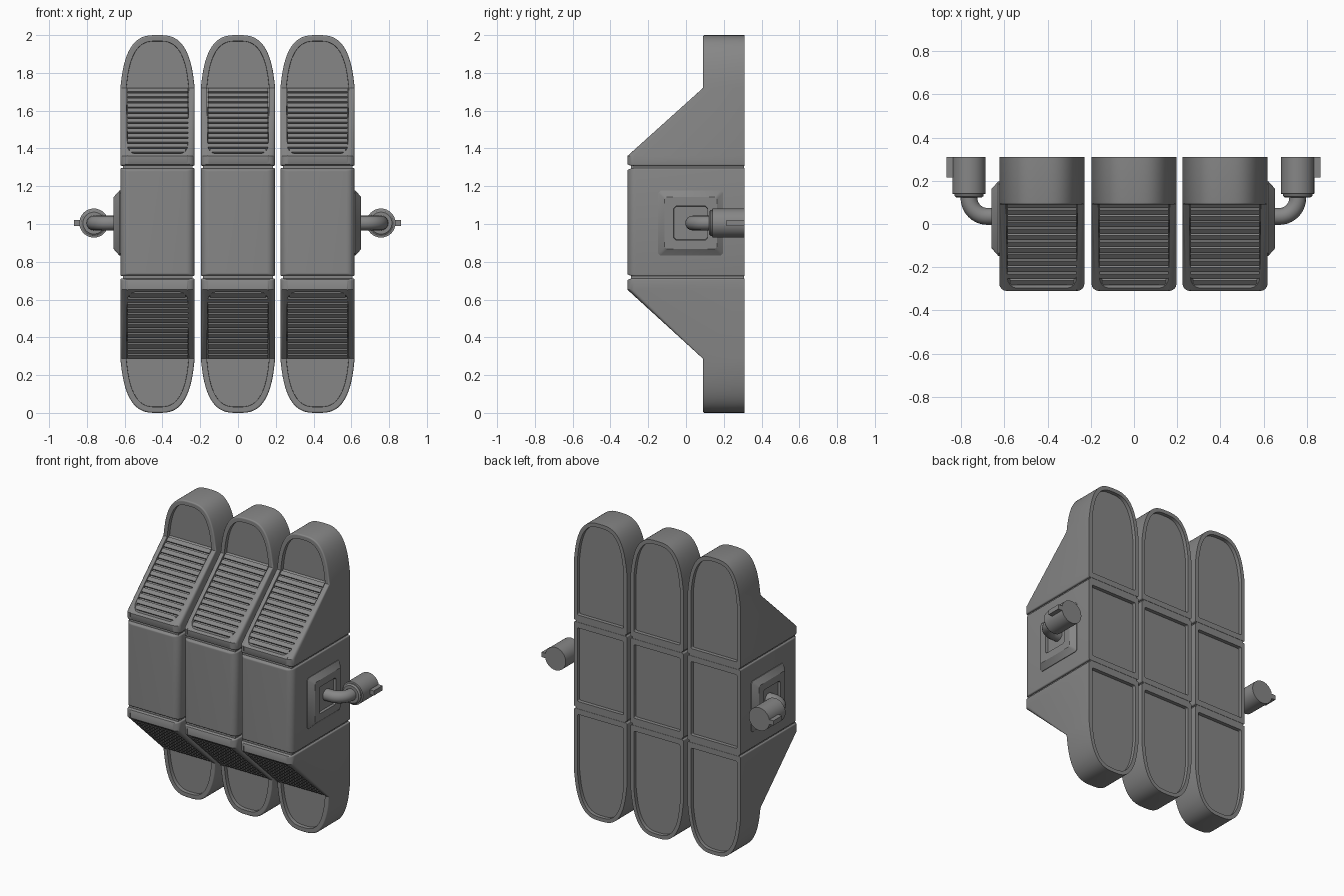
import bpy, bmesh
from math import sin, cos, pi, radians, atan2
from mathutils import Matrix

if "Cube" in bpy.data.objects:
    bpy.data.objects.remove(bpy.data.objects["Cube"])

HW, YF, YB, YT = 0.197, -0.31, 0.31, 0.09   # half width, front, back, tip front
MID_X = -0.003
GREY = bpy.data.materials.new("dark_grey")
GREY.diffuse_color = (0.24, 0.24, 0.24, 1)
GREY.use_nodes = True
GREY.node_tree.nodes["Principled BSDF"].inputs["Base Color"].default_value = GREY.diffuse_color


def finish(bm, name):
    bmesh.ops.recalc_face_normals(bm, faces=bm.faces)
    me = bpy.data.meshes.new(name)
    bm.to_mesh(me)
    bm.free()
    me.materials.append(GREY)
    ob = bpy.data.objects.new(name, me)
    bpy.context.collection.objects.link(ob)
    return ob


def box(bm, center, size, rot=Matrix()):
    m = Matrix.Translation(center) @ rot @ Matrix.Diagonal((*size, 1))
    bmesh.ops.create_cube(bm, size=1, matrix=m)


def loft(bm, halves, cx, flip=False):
    """Skin right-half loops mirrored across x; close both ends with strips."""
    rings = []
    for half in halves:
        pts = half + [(-x, y, z) for x, y, z in reversed(half)]
        rings.append([bm.verts.new((cx + x, y, 2 - z if flip else z)) for x, y, z in pts])
    n = len(rings[0])
    for a, b in zip(rings, rings[1:]):
        for i in range(n):
            j = (i + 1) % n
            bm.faces.new((a[i], a[j], b[j], b[i]))
    for r in (rings[0], rings[-1]):
        for i in range(n // 2 - 1):
            bm.faces.new((r[i], r[i + 1], r[n - 2 - i], r[n - 1 - i]))


def end_section(name, cx, zg, zc, zk, flip):
    """Tapered end: zg groove, zc start of slope, zk end of slope."""
    def yf(z):
        return YF + (YT - YF) * min(1, max(0, (z - zc) / (zk - zc)))

    def half(zb, rc, d, t=1.0, e=0.0, y=None):
        w, wt, top = HW - d, HW - d * t, 2 - d * t
        pts = [(w - rc + rc * sin(a), zb + rc - rc * cos(a), 1)
               for a in [i * pi / 8 for i in range(5)]]
        pts.append((w, max(zc, zb + rc + 0.003), 1))
        for i in range(17):     # tapering tip with a broad rounded end
            a = radians(87) * i / 16
            v = sin(a) ** 0.667
            pts.append((wt * cos(a) ** 0.667 * (1 - 0.16 * v), zk + (top - zk) * v, t))
        return [(x, yf(z) + e * f if y is None else y, z) for x, z, f in pts]

    zb, r = zg + 0.006, 0.035
    loops = [half(zg + 0.043, 0.01, 0.025, y=YB - 0.025),
             half(zg + 0.043, 0.01, 0.025, y=YB),
             half(zb, 0.008, 0, y=YB)]
    for i in range(5):
        a = i * pi / 8
        d = r * (1 - cos(a))
        loops.append(half(zb + 0.3 * d, 0.008, d, 0.25, r * (1 - sin(a))))
    loops += [half(zc - 0.001, 0.008, r + 0.0005, 0.25),
              half(zc + 0.012, 0.045, 0.037, 0.85),
              half(zc + 0.012, 0.045, 0.038, 0.85, e=0.03)]
    bm = bmesh.new()
    loft(bm, loops, cx, flip)
    finish(bm, name)

    # louvre slats on the slope
    bm = bmesh.new()
    tilt = -atan2(YT - YF, zk - zc)
    count = 13
    for i in range(count):
        z = zc + 0.012 + (i + 0.5) / count * (zk - zc - 0.014)
        inset = 0.012 if i == 0 else 0
        box(bm, (cx, yf(z) + 0.016, z), (2 * (HW - 0.037 - inset), 0.014, 0.028),
            Matrix.Rotation(tilt, 4, 'X'))
    if flip:
        for v in bm.verts:
            v.co.z = 2 - v.co.z
    finish(bm, name + "_slats")


def mid_section(name, cx, z0, z1):
    def half(d, y, dz, rc=0.008):
        w, lo, hi = HW - d, z0 + dz, z1 - dz
        arc = [i * pi / 8 for i in range(5)]
        pts = [(w - rc + rc * sin(a), lo + rc - rc * cos(a)) for a in arc]
        pts += [(w - rc + rc * cos(a), hi - rc + rc * sin(a)) for a in arc]
        return [(x, y, z) for x, z in pts]
    r = 0.045
    loops = [half(0.025, YB - 0.025, 0.038), half(0.025, YB, 0.038), half(0, YB, 0)]
    for i in range(7):
        a = i * pi / 12
        d = r * (1 - cos(a))
        loops.append(half(d, YF + r * (1 - sin(a)), 0.3 * d))
    bm = bmesh.new()
    loft(bm, loops, cx)
    finish(bm, name)


# three pods
for tag, cx in (("left", -0.426), ("centre", 0.0), ("right", 0.421)):
    end_section(f"upper_end_{tag}", cx, 1.302, 1.36, 1.72, False)
    end_section(f"lower_end_{tag}", cx, 1.282, 1.348, 1.713, True)
    mid_section(f"middle_body_{tag}", cx, 0.724, 1.296)
    # filler bars set slightly back inside the grooves
    bm = bmesh.new()
    for z in (0.718, 1.302):
        box(bm, (cx, 0.009, z), (0.368, 0.598, 0.04))
    finish(bm, f"groove_bars_{tag}")

# side mounts: plate, elbow pipe, end cylinder with key
for tag, s in (("left", -1), ("right", 1)):
    def X(x):
        return MID_X + s * x

    # stepped square plate with a recessed window
    bm = bmesh.new()
    rings = []
    for x, h in ((0.60, 0.172), (0.625, 0.172), (0.655, 0.138), (0.655, 0.09), (0.638, 0.088)):
        c = 0.012
        sq = [(h - c, h), (h, h - c), (h, c - h), (h - c, -h),
              (c - h, -h), (-h, c - h), (-h, h - c), (c - h, h)]
        rings.append([bm.verts.new((X(x), 0.025 + a, 1.005 + b)) for a, b in sq])
    for a, b in zip(rings, rings[1:]):
        for i in range(8):
            j = (i + 1) % 8
            bm.faces.new((a[i], a[j], b[j], b[i]))
    bm.faces.new(rings[0])
    bm.faces.new(rings[-1])
    finish(bm, f"mount_plate_{tag}")

    # elbow pipe
    cu = bpy.data.curves.new(f"elbow_pipe_{tag}", 'CURVE')
    cu.dimensions = '3D'
    cu.bevel_depth, cu.bevel_resolution, cu.use_fill_caps = 0.039, 6, True
    R = 0.085
    path = [(0.61, 0.035)]
    path += [(0.76 - R + R * sin(a), 0.035 + R - R * cos(a))
             for a in [i * pi / 20 for i in range(11)]]
    path.append((0.76, 0.16))
    sp = cu.splines.new('POLY')
    sp.points.add(len(path) - 1)
    for p, (x, y) in zip(sp.points, path):
        p.co = (X(x), y, 1.005, 1)
    sp.use_smooth = True
    cu.materials.append(GREY)
    bpy.context.collection.objects.link(bpy.data.objects.new(f"elbow_pipe_{tag}", cu))

    # end cylinder turned around the y axis
    bm = bmesh.new()
    prof = [(0.0, 0.122), (0.058, 0.122), (0.068, 0.13), (0.068, 0.138),
            (0.077, 0.14), (0.077, YB), (0.0, YB)]
    vs = [bm.verts.new((X(0.76) + r, y, 1.005)) for r, y in prof]
    es = [bm.edges.new(e) for e in zip(vs, vs[1:])]
    bmesh.ops.spin(bm, geom=vs + es, cent=(X(0.76), 0, 1.005), axis=(0, 1, 0),
                   angle=2 * pi, steps=32)
    bmesh.ops.remove_doubles(bm, verts=bm.verts, dist=0.0005)
    finish(bm, f"end_cylinder_{tag}")

    # locking key
    bm = bmesh.new()
    box(bm, (X(0.84), 0.262, 1.005), (0.05, 0.094, 0.032))
    finish(bm, f"locking_key_{tag}")

# smooth shading with sharp edges kept
bpy.ops.object.select_all(action='DESELECT')
for ob in bpy.context.scene.objects:
    if ob.type == 'MESH':
        ob.select_set(True)
        bpy.context.view_layer.objects.active = ob
bpy.ops.object.shade_smooth_by_angle(angle=radians(30))
